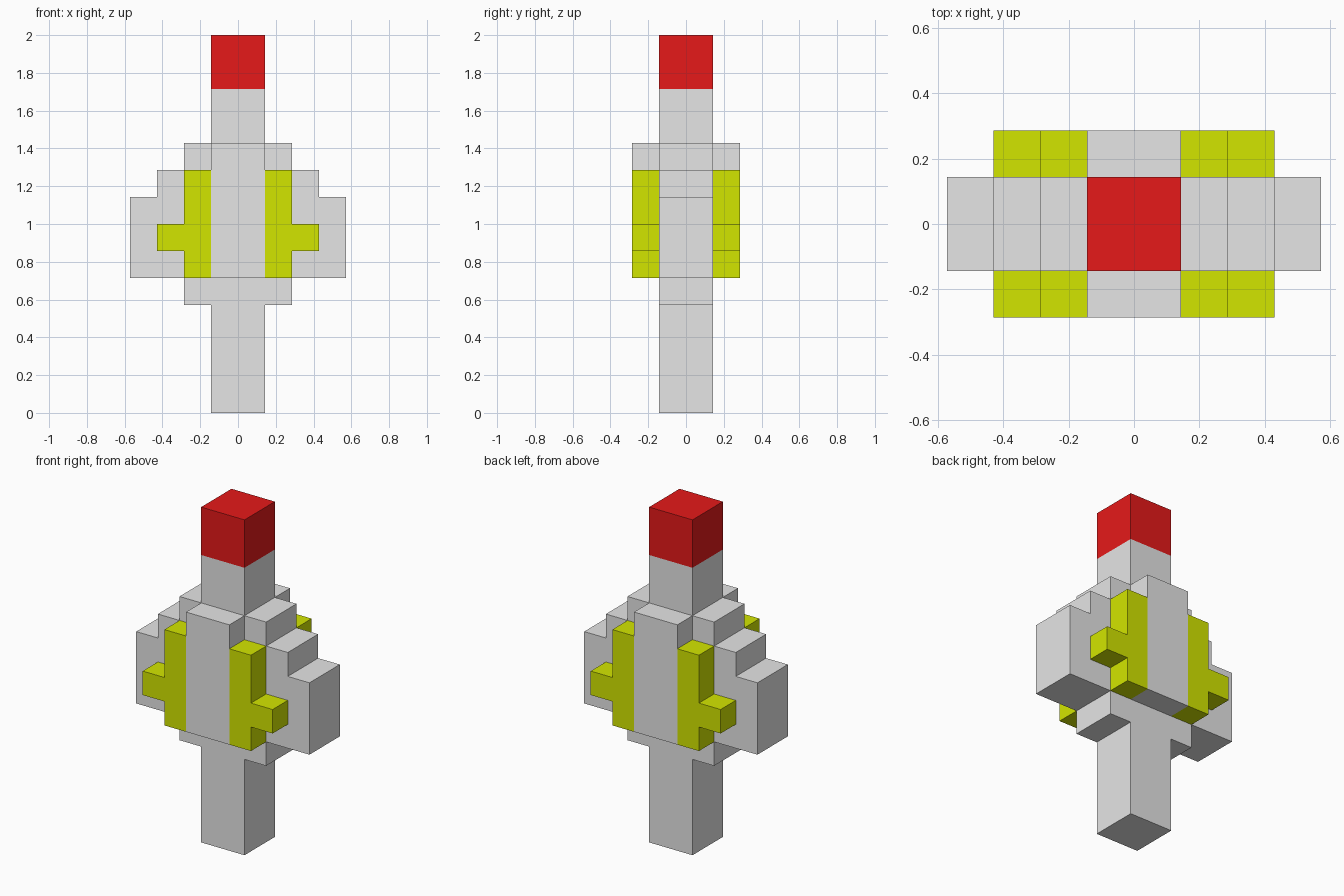
import bpy, bmesh
from mathutils import Vector

if "Cube" in bpy.data.objects:
    bpy.data.objects.remove(bpy.data.objects["Cube"])

U = 2 / 14  # one block of the grid


def material(name, rgb):
    m = bpy.data.materials.new(name)
    m.diffuse_color = (*rgb, 1)
    m.use_nodes = True
    m.node_tree.nodes["Principled BSDF"].inputs["Base Color"].default_value = m.diffuse_color
    return m


grey = material("light grey", (0.79, 0.79, 0.79))
lime = material("yellow green", (0.65, 0.79, 0.0))
red = material("red", (0.79, 0.010, 0.010))


def prism(name, outline, y0, y1, mat, hidden=lambda c: False):
    """Extrude an (x, z) outline from y0 to y1, dropping faces hidden against neighbours."""
    bm = bmesh.new()
    face = bm.faces.new([bm.verts.new((x, y0, z)) for x, z in outline])
    out = bmesh.ops.extrude_face_region(bm, geom=[face], use_keep_orig=True)
    new = [v for v in out["geom"] if isinstance(v, bmesh.types.BMVert)]
    bmesh.ops.translate(bm, verts=new, vec=Vector((0, y1 - y0, 0)))
    bmesh.ops.recalc_face_normals(bm, faces=bm.faces)
    drop = [f for f in bm.faces if hidden(f.calc_center_bounds())]
    bmesh.ops.delete(bm, geom=drop, context='FACES')
    bmesh.ops.scale(bm, verts=bm.verts, vec=(U, U, U))
    me = bpy.data.meshes.new(name)
    bm.to_mesh(me)
    bm.free()
    me.materials.append(mat)
    ob = bpy.data.objects.new(name, me)
    bpy.context.collection.objects.link(ob)
    return ob


def mirrored(half):
    return half + [(-x, z) for x, z in reversed(half)]


# Central post with the stepped side wings, open where the tip sits
body = mirrored([(1, 12), (1, 10), (2, 10), (2, 9), (3, 9), (3, 8),
                 (4, 8), (4, 5), (2, 5), (2, 4), (1, 4), (1, 0)])
prism("post_and_wings", body, -1, 1, grey, lambda c: c.z > 11.99)

# Red tip
prism("red_tip", mirrored([(1, 14), (1, 12)]), -1, 1, red, lambda c: c.z < 12.01)

# Raised panels on front and back, each flanked by coloured stepped trims
trim = [(1, 9), (2, 9), (2, 7), (3, 7), (3, 6), (2, 6), (2, 5), (1, 5)]
for side, s in (("front", -1), ("back", 1)):
    prism(side + "_panel", mirrored([(1, 10), (1, 5)]), s, 2 * s, grey,
          lambda c: abs(c.y) < 1.01)
    for hand, m in (("left", -1), ("right", 1)):
        prism(f"{side}_{hand}_trim", [(m * x, z) for x, z in trim], s, 2 * s, lime,
              lambda c: abs(c.y) < 1.01 or abs(c.x) < 1.01)
